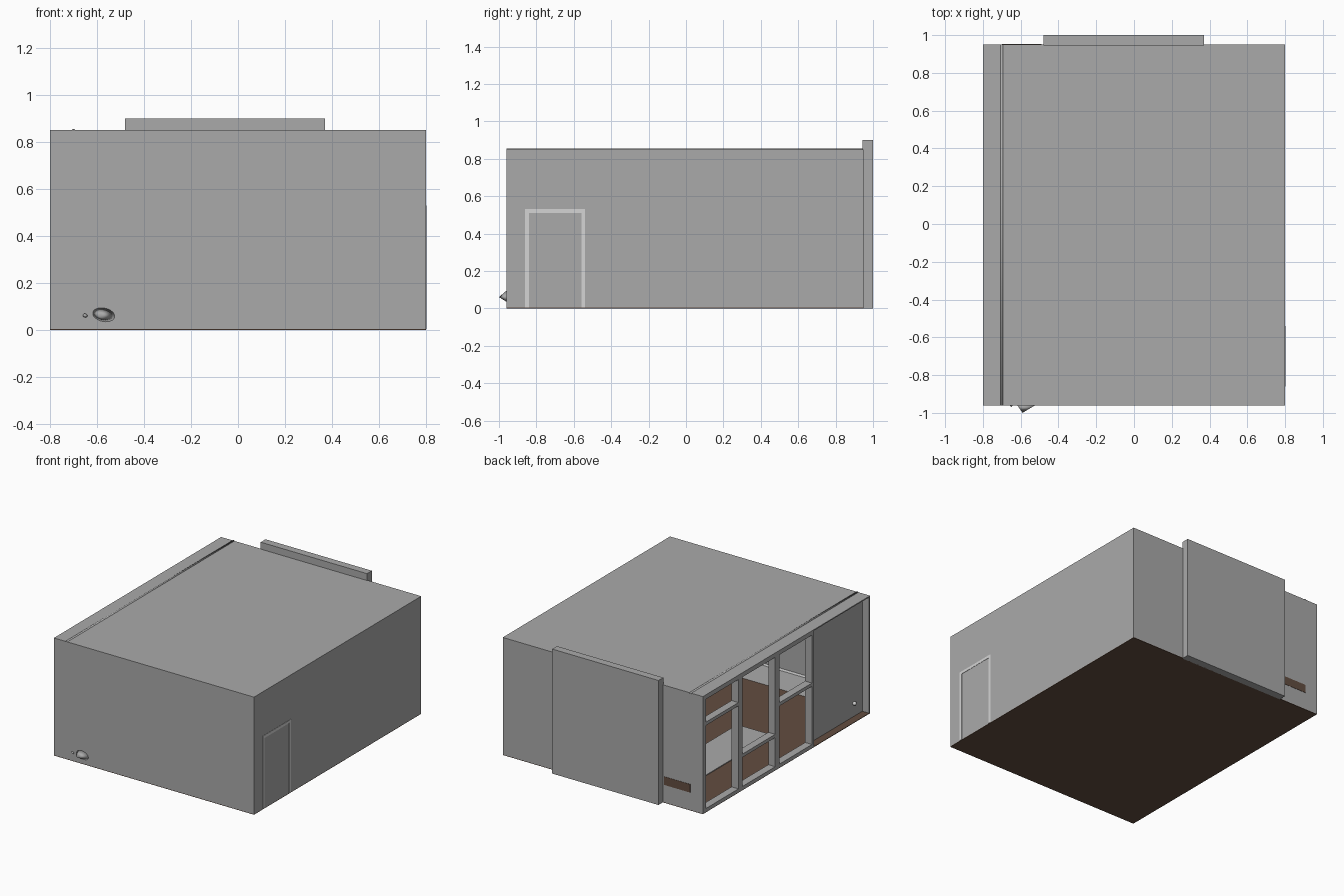
import bpy, bmesh, math
from mathutils import Vector

if "Cube" in bpy.data.objects:
    bpy.data.objects.remove(bpy.data.objects["Cube"])


def mat(name, r, g, b):
    m = bpy.data.materials.new(name)
    m.diffuse_color = (r, g, b, 1)
    m.use_nodes = True
    m.node_tree.nodes["Principled BSDF"].inputs["Base Color"].default_value = m.diffuse_color
    return m


GREY = mat("wall_grey", 0.40, 0.40, 0.40)
LIGHT = mat("light_grey", 0.66, 0.66, 0.66)
BROWN = mat("floor_brown", 0.125, 0.075, 0.052)


def finish(name, bm, material):
    me = bpy.data.meshes.new(name)
    bm.to_mesh(me)
    bm.free()
    me.materials.append(material)
    ob = bpy.data.objects.new(name, me)
    bpy.context.collection.objects.link(ob)
    return ob


def boxes(name, material, *spans):
    """One object from boxes given as (x0, x1, y0, y1, z0, z1)."""
    bm = bmesh.new()
    for x0, x1, y0, y1, z0, z1 in spans:
        vs = bmesh.ops.create_cube(bm, size=1)["verts"]
        for v in vs:
            v.co = Vector((x0 + (v.co.x + .5) * (x1 - x0),
                           y0 + (v.co.y + .5) * (y1 - y0),
                           z0 + (v.co.z + .5) * (z1 - z0)))
    return finish(name, bm, material)


def smooth(ob):
    for p in ob.data.polygons:
        p.use_smooth = True


X, Y0, Y1, H, T = 0.80, -0.96, 0.95, 0.85, 0.01
F = 0.004                      # floor thickness
REC = -0.745                   # recessed plane of the left side

# Shell of the room
boxes("floor", BROWN, (-X, X, Y0, Y1, 0, F))
boxes("roof", GREY, (-X, X, Y0, Y1, H - 0.008, H))
boxes("front_wall", GREY, (-X, X, Y0, Y0 + T, F, H - 0.008))
boxes("back_wall", GREY, (-X, X, Y1 - T, Y1, F, H - 0.008))
boxes("right_wall", GREY, (X - T, X, Y0 + T, Y1 - T, F, H - 0.008))
boxes("chimney_slab", GREY, (-0.48, 0.37, Y1 - 0.005, 1.0, 0, 0.90))

# Recessed solid part of the left side, with its knob
WIN_END = -0.32
boxes("left_panel", GREY, (REC, REC + T, Y0 + T, WIN_END, F, H - 0.008))
bm = bmesh.new()
bmesh.ops.create_uvsphere(bm, u_segments=12, v_segments=8, radius=0.014)
bmesh.ops.translate(bm, verts=bm.verts, vec=(REC - 0.008, -0.85, 0.10))
smooth(finish("panel_knob", bm, LIGHT))

# Three window bays, each a frame with one rail at its own height
bay = (Y1 - T - WIN_END) / 3
w = 0.024
for i, rail in enumerate((0.64, 0.25, 0.46)):
    b = Y1 - T - i * bay
    a = b - bay
    top = H - 0.008
    boxes("window_frame_%d" % (i + 1), GREY,
          (-X, REC, a, a + w, F, top), (-X, REC, b - w, b, F, top),
          (-X, REC, a + w, b - w, F, F + w),
          (-X, REC, a + w, b - w, top - w, top),
          (-X, REC, a + w, b - w, rail - w / 2, rail + w / 2))

# Door surround on the right wall, visible inside and out
for name, x0, x1 in (("door_trim_outside", X, X + 0.002),
                     ("door_trim_inside", X - T - 0.004, X - T)):
    boxes(name, LIGHT,
          (x0, x1, -0.86, -0.84, F, 0.53), (x0, x1, -0.56, -0.54, F, 0.53),
          (x0, x1, -0.84, -0.56, 0.51, 0.53))

# Curtain rod just breaking through the roof
bm = bmesh.new()
bmesh.ops.create_cone(bm, cap_ends=True, segments=12, radius1=0.008,
                      radius2=0.008, depth=Y1 - Y0)
for v in bm.verts:
    v.co = Vector((-0.70 + v.co.x, v.co.z + (Y0 + Y1) / 2, 0.847 + v.co.y))
smooth(finish("curtain_rod", bm, GREY))

# Interior fittings
boxes("hearth", GREY, (-0.48, 0.37, 0.28, Y1 - T, F, 0.010))
boxes("rug", GREY, (-0.48, -0.20, -0.30, 0.28, F, 0.010))
boxes("wall_shelf", BROWN, (-0.70, -0.49, 0.80, Y1 + 0.002, 0.13, 0.19))
boxes("skirting", LIGHT, (-0.72, X - T, Y0 + T, Y0 + 0.04, F, 0.14))


# Pointed ornaments poking out of the front wall
def ornament(name, centre, rx, rz, tip):
    bm = bmesh.new()
    bmesh.ops.create_cone(bm, cap_ends=True, segments=24, radius1=1,
                          radius2=0, depth=2)
    tilt = math.radians(-12)
    for v in bm.verts:
        if v.co.z > 0:
            v.co = Vector(tip)
        else:
            px, pz = v.co.x * rx, v.co.y * rz
            v.co = Vector((centre[0] + px * math.cos(tilt) - pz * math.sin(tilt),
                           Y0 + 0.002,
                           centre[1] + px * math.sin(tilt) + pz * math.cos(tilt)))
    bmesh.ops.recalc_face_normals(bm, faces=bm.faces)
    smooth(finish(name, bm, GREY))


ornament("large_ornament", (-0.57, 0.065), 0.05, 0.03, (-0.59, -1.0, 0.06))
ornament("small_ornament", (-0.65, 0.062), 0.013, 0.010, (-0.65, -0.968, 0.06))
